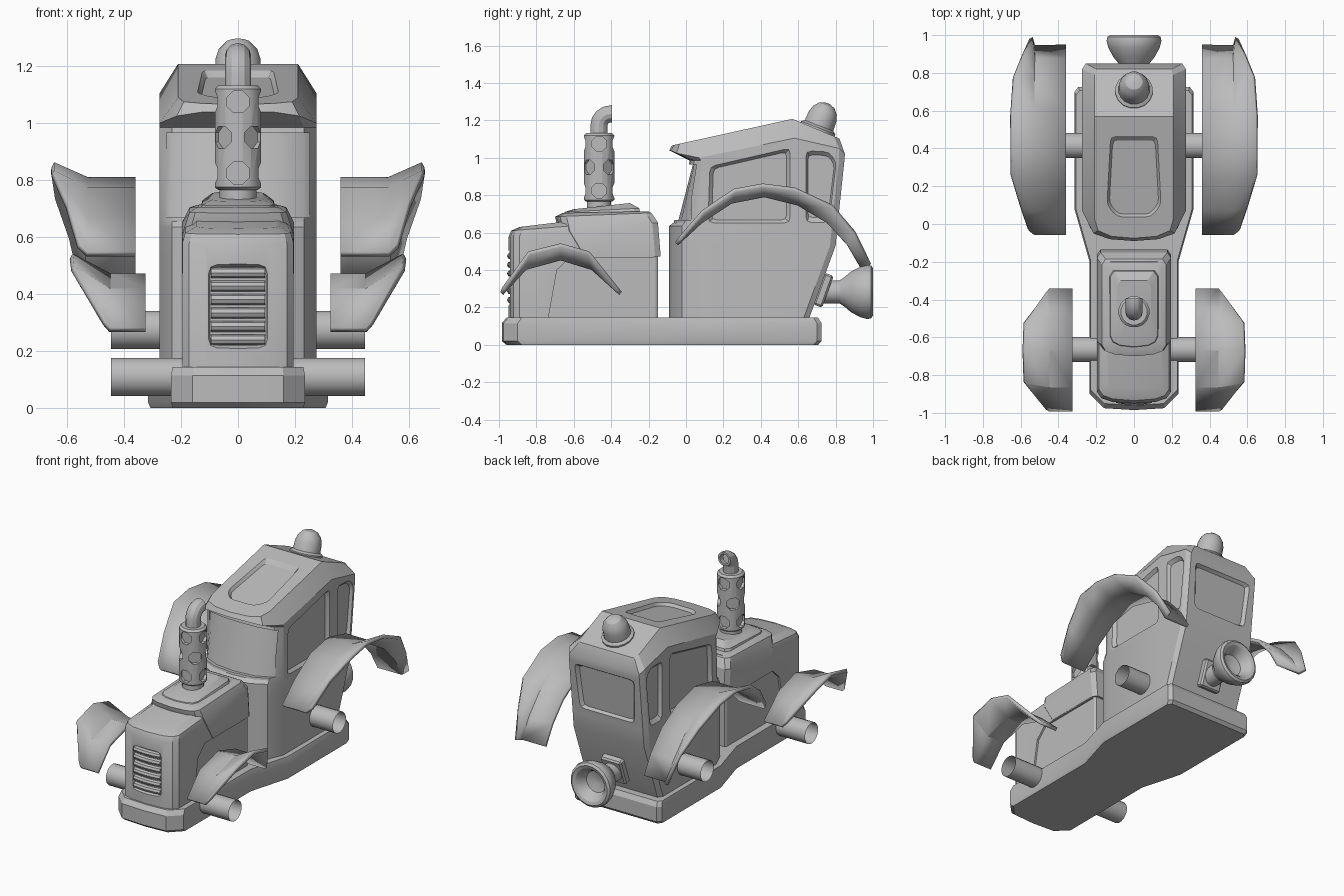
import bpy, bmesh
from math import sin, cos, pi, radians
from mathutils import Vector, Matrix

if "Cube" in bpy.data.objects:
    bpy.data.objects.remove(bpy.data.objects["Cube"], do_unlink=True)

grey = bpy.data.materials.new("plain_grey")
grey.use_nodes = True
grey.diffuse_color = (0.5, 0.5, 0.5, 1)
grey.node_tree.nodes["Principled BSDF"].inputs["Base Color"].default_value = grey.diffuse_color
SIDES = (("left", 1), ("right", -1))


def finish(name, bm):
    bmesh.ops.recalc_face_normals(bm, faces=bm.faces)
    mesh = bpy.data.meshes.new(name)
    bm.to_mesh(mesh)
    bm.free()
    mesh.materials.append(grey)
    obj = bpy.data.objects.new(name, mesh)
    bpy.context.collection.objects.link(obj)
    return obj


def loft(name, rings, caps=True, closed=True, ridge=None):
    """Skin a row of rings; ridge splits the last cap between two corners."""
    bm = bmesh.new()
    rows = [[bm.verts.new(p) for p in ring] for ring in rings]
    count = len(rows[0])
    for low, high in zip(rows, rows[1:]):
        for i in range(count if closed else count - 1):
            j = (i + 1) % count
            bm.faces.new((low[i], low[j], high[j], high[i]))
    if caps:
        bm.faces.new(rows[0])
        top = bm.faces.new(rows[-1])
        if ridge:
            bmesh.utils.face_split(top, rows[-1][ridge], rows[-1][-ridge])
    return finish(name, bm)


def lathe(name, profile, matrix, segments=16, caps=True):
    """Revolve (radius, height) pairs round the local z axis."""
    turn = [2 * pi * (i + 0.5) / segments for i in range(segments)]
    return loft(name, [[matrix @ Vector((r * cos(a), r * sin(a), h)) for a in turn]
                       for r, h in profile], caps)


def place(x, y, z, angle=0, axis='X'):
    return Matrix.Translation((x, y, z)) @ Matrix.Rotation(radians(angle), 4, axis)


def sym(half):
    return half + [(-x, y, z) for x, y, z in reversed(half[1:-1])]


def rounded(poly, r=0.03):
    """Round the corners of a 2D polygon."""
    out = []
    pts = [Vector(p) for p in poly]
    for i, p in enumerate(pts):
        a = p + (pts[i - 1] - p).normalized() * r
        b = p + (pts[(i + 1) % len(pts)] - p).normalized() * r
        out += [a, (a + b) / 4 + p / 2, b]
    return out


def recess(obj, poly, to_3d, depth=0.02, taper=0.9):
    """Sink a panel; to_3d maps (u, v, height above the surface) to space."""
    mid = sum(poly, Vector((0, 0))) / len(poly)
    levels = ((taper, -depth), (1, 0.003), (1, 0.08))
    cut(obj, loft("cutter", [[to_3d(*(mid + (p - mid) * s), h) for p in poly]
                             for s, h in levels]))


def cut(obj, cutter):
    mod = obj.modifiers.new("cut", 'BOOLEAN')
    mod.object, mod.operation, mod.solver = cutter, 'DIFFERENCE', 'EXACT'
    bpy.context.view_layer.objects.active = obj
    bpy.ops.object.modifier_apply(modifier=mod.name)
    bpy.data.objects.remove(cutter, do_unlink=True)


# Chassis plate, wider under the cab
plan = [(0, -0.985), (0.16, -0.975), (0.235, -0.9), (0.235, -0.2),
        (0.315, 0.08), (0.315, 0.7), (0.295, 0.725), (0, 0.725)]
loft("chassis", [sym([(x * s, y * s, z) for x, y in plan]) for z, s in
                 ((0, 0.975), (0.02, 1), (0.115, 1), (0.145, 0.975))])

# Open axle tubes
for name, y, z in (("front_axle", -0.665, 0.11), ("rear_axle", 0.415, 0.275)):
    lathe(name, [(0.068, -0.445), (0.068, 0.445)], place(0, y, z, 90, 'Y'), 16, False)


# Engine hood: lower body, rear cover and stepped pad
def hood_ring(w, front, back, z, slope=0.0, nose=0.06):
    pts = [(0, front), (w * 0.6, front + nose * 0.15), (w * 0.88, front + nose * 0.45),
           (w, front + nose), (w, back - 0.03), (w - 0.02, back), (0, back)]
    return sym([(x, y, z + slope * (y - front)) for x, y in pts])


hood = loft("engine_hood", [hood_ring(0.195, -0.95, -0.15, 0.145),
                            hood_ring(0.195, -0.95, -0.15, 0.575, 0.08),
                            hood_ring(0.185, -0.935, -0.17, 0.61, 0.08),
                            hood_ring(0.145, -0.89, -0.2, 0.63, 0.12)])
loft("hood_cover", [hood_ring(0.197, -0.6, -0.135, 0.472),
                    hood_ring(0.197, -0.68, -0.15, 0.6, 0.1),
                    hood_ring(0.17, -0.7, -0.185, 0.685, 0.04),
                    hood_ring(0.14, -0.66, -0.21, 0.705, 0.02)])
loft("hood_pad", [hood_ring(0.135, -0.66, -0.24, 0.69),
                  hood_ring(0.125, -0.65, -0.25, 0.71, 0.05),
                  hood_ring(0.09, -0.6, -0.3, 0.725, 0.11)])
panel = [Vector(p) for p in ((-0.74, 0.12), (-0.69, 0.4), (-0.62, 0.468), (-0.1, 0.468), (-0.1, 0.12))]
for side, s in SIDES:
    recess(hood, panel, lambda u, v, h: (s * (0.195 + h), u, v), 0.012, 1)

# Grille with six slats
recess(hood, rounded([(-0.105, 0.21), (0.105, 0.21), (0.105, 0.505), (-0.105, 0.505)]),
       lambda u, v, h: (u, -0.945 - h, v), 0.02, 0.93)
for i in range(6):
    z = 0.24 + 0.047 * i
    loft(f"grille_slat_{i + 1}",
         [[(x, -0.935 + x * x + 0.022 * cos(a), z + 0.019 * sin(a))
           for a in [k * pi / 4 for k in range(8)]]
          for x in (-0.095, -0.05, 0, 0.05, 0.095)])

# Exhaust: collar, perforated muffler and bent open pipe
STACK = -0.465
lathe("exhaust_collar", [(0.066, 0.7), (0.066, 0.78)], place(0, STACK, 0))
muffler = lathe("exhaust_muffler", [(0.07, 0.765), (0.083, 0.775), (0.083, 1.12), (0.07, 1.132)],
                place(0, STACK, 0))
for row, z in enumerate((0.825, 0.95, 1.075)):
    for k in range(4):
        aim = place(0, STACK, z, 90 * k + 45 * (row % 2), 'Z') @ Matrix.Rotation(pi / 2, 4, 'Y')
        cut(muffler, lathe("cutter", [(0.042, 0.058), (0.042, 0.15)], aim, 8))


def pipe_ring(y, z, tilt, r):
    m = place(0, y, z, -tilt)
    return [m @ Vector((r * cos(k * pi / 6), r * sin(k * pi / 6), 0)) for k in range(12)]


bend = [pipe_ring(STACK + 0.065 * (1 - cos(radians(t))), 1.175 + 0.06 * sin(radians(t)), t, 0.046)
        for t in (0, 22, 45, 68, 90)]
loft("exhaust_pipe", [pipe_ring(STACK, 1.1, 0, 0.046)] + bend +
     [pipe_ring(-0.395, 1.235, 90, 0.046), pipe_ring(-0.395, 1.235, 90, 0.032),
      pipe_ring(-0.43, 1.23, 80, 0.032)])


# Cab with visor and ridged roof in one shell
def cab_ring(z, front, back, w=0.275, corner=0.08):
    d = corner - front
    return sym([(0, front, z), (w * 0.5, front + 0.1 * d, z), (w * 0.84, front + 0.4 * d, z),
                (w, corner, z), (w, 0.58, z), (w, back - 0.03, z), (w - 0.02, back, z), (0, back, z)])


def roof_z(y):
    return 1.208 - (0.22 * (0.57 - y) if y < 0.57 else 0.42 * (y - 0.57))


eave = [(0, -0.09, 1.04), (0.13, -0.08, 1.038), (0.215, -0.05, 1.025), (0.275, 0.07, 1.0),
        (0.275, 0.58, 1.105), (0.275, 0.82, 1.05), (0.255, 0.85, 1.02), (0, 0.85, 1.02)]
crown = [(0, -0.075), (0.12, -0.065), (0.19, -0.035), (0.21, 0.03),
         (0.21, 0.57), (0.21, 0.79), (0.2, 0.82), (0, 0.82)]
cab = loft("cab", [cab_ring(0.145, -0.09, 0.66), cab_ring(0.53, -0.09, 0.8),
                   cab_ring(0.635, -0.09, 0.81), cab_ring(0.655, -0.065, 0.812),
                   cab_ring(0.985, 0.02, 0.847), sym(eave),
                   sym([(x, y, roof_z(y)) for x, y in crown])], ridge=4)

# Sunken windows: sides, rear, roof hatch and curved windscreen
for side, s in SIDES:
    wall = lambda u, v, h: (s * (0.275 + h), u, v)
    recess(cab, rounded([(0.115, 0.65), (0.56, 0.65), (0.56, 1.055), (0.125, 0.955)]), wall)
    recess(cab, rounded([(0.64, 0.65), (0.765, 0.65), (0.805, 0.98), (0.765, 1.035), (0.64, 1.04)]),
           wall, 0.02, 0.86)
recess(cab, rounded([(-0.2, 0.67), (0.2, 0.67), (0.22, 0.97), (-0.22, 0.97)]),
       lambda u, v, h: (u, 0.8 + 0.103 * (v - 0.53) + h, v))
recess(cab, rounded([(-0.125, 0.47), (0.125, 0.47), (0.145, 0.1), (0.09, 0.035), (-0.09, 0.035), (-0.145, 0.1)]),
       lambda u, v, h: (u, v, roof_z(v) + h))


def screen_ring(z, front):
    d = 0.08 - front
    arc = [(0, 0), (0.1375, 0.1), (0.231, 0.4), (0.25, 0.55)]
    return sym([(x, front + 0.022 + k * d, z) for x, k in arc] + [(0.25, -0.3, z), (0, -0.3, z)])


cut(cab, loft("cutter", [screen_ring(0.668, -0.062), screen_ring(0.965, 0.015)]))

# Roof beacon, leaning with the rear roof slope
lathe("beacon", [(0.1, -0.03), (0.1, 0.02), (0.083, 0.032), (0.08, 0.085), (0.069, 0.12),
                 (0.045, 0.148), (0.012, 0.16)], place(0, 0.7, 1.142, -21), 16)

# Rear horn on a tilted bracket
bm = bmesh.new()
bmesh.ops.create_cube(bm, size=1, matrix=place(0, 0.735, 0.292, -20) @ Matrix.Diagonal((0.15, 0.05, 0.18, 1)))
bmesh.ops.bevel(bm, geom=bm.edges[:], offset=0.01, segments=1, affect='EDGES')
finish("horn_bracket", bm)
lathe("rear_horn", [(0.062, 0.73), (0.062, 0.82), (0.078, 0.845), (0.112, 0.885), (0.138, 0.935),
                    (0.147, 0.97), (0.143, 0.99), (0.128, 1.0), (0.108, 0.993), (0.088, 0.97),
                    (0.07, 0.93), (0.02, 0.915)], place(0, 0, 0.283, -90) , 20)


# Fenders: flat inner strip plus a flared outer lip
def fender(name, s, inner, bend_x, strip, lip):
    rows = [[(s * inner, y, z), (s * bend_x, y, z), (s * x, ly, lz)]
            for (y, z), (x, ly, lz) in zip(strip, lip)]
    obj = loft(name, rows, caps=False, closed=False)
    mod = obj.modifiers.new("thickness", 'SOLIDIFY')
    mod.thickness, mod.offset = 0.022, 0


rear_strip = [(-0.05, 0.54), (0.08, 0.66), (0.24, 0.765), (0.42, 0.8),
              (0.6, 0.755), (0.76, 0.66), (0.87, 0.54), (0.94, 0.42)]
rear_lip = [(0.56, -0.03, 0.57), (0.6, 0.09, 0.71), (0.65, 0.26, 0.825), (0.65, 0.41, 0.853),
            (0.65, 0.58, 0.832), (0.635, 0.78, 0.74), (0.585, 0.9, 0.6), (0.545, 0.985, 0.43)]
front_strip = [(-0.985, 0.275), (-0.86, 0.41), (-0.67, 0.462), (-0.5, 0.41), (-0.35, 0.275)]
front_lip = [(0.47, -0.975, 0.3), (0.58, -0.84, 0.49), (0.585, -0.67, 0.533),
             (0.58, -0.52, 0.49), (0.47, -0.37, 0.3)]
for side, s in SIDES:
    fender(f"{side}_rear_fender", s, 0.36, 0.53, rear_strip, rear_lip)
    fender(f"{side}_front_fender", s, 0.325, 0.45, front_strip, front_lip)

# Smooth the round parts, keep hard edges
for obj in bpy.context.scene.objects:
    obj.select_set(obj.type == 'MESH')
bpy.context.view_layer.objects.active = cab
bpy.ops.object.shade_smooth_by_angle(angle=radians(28))
